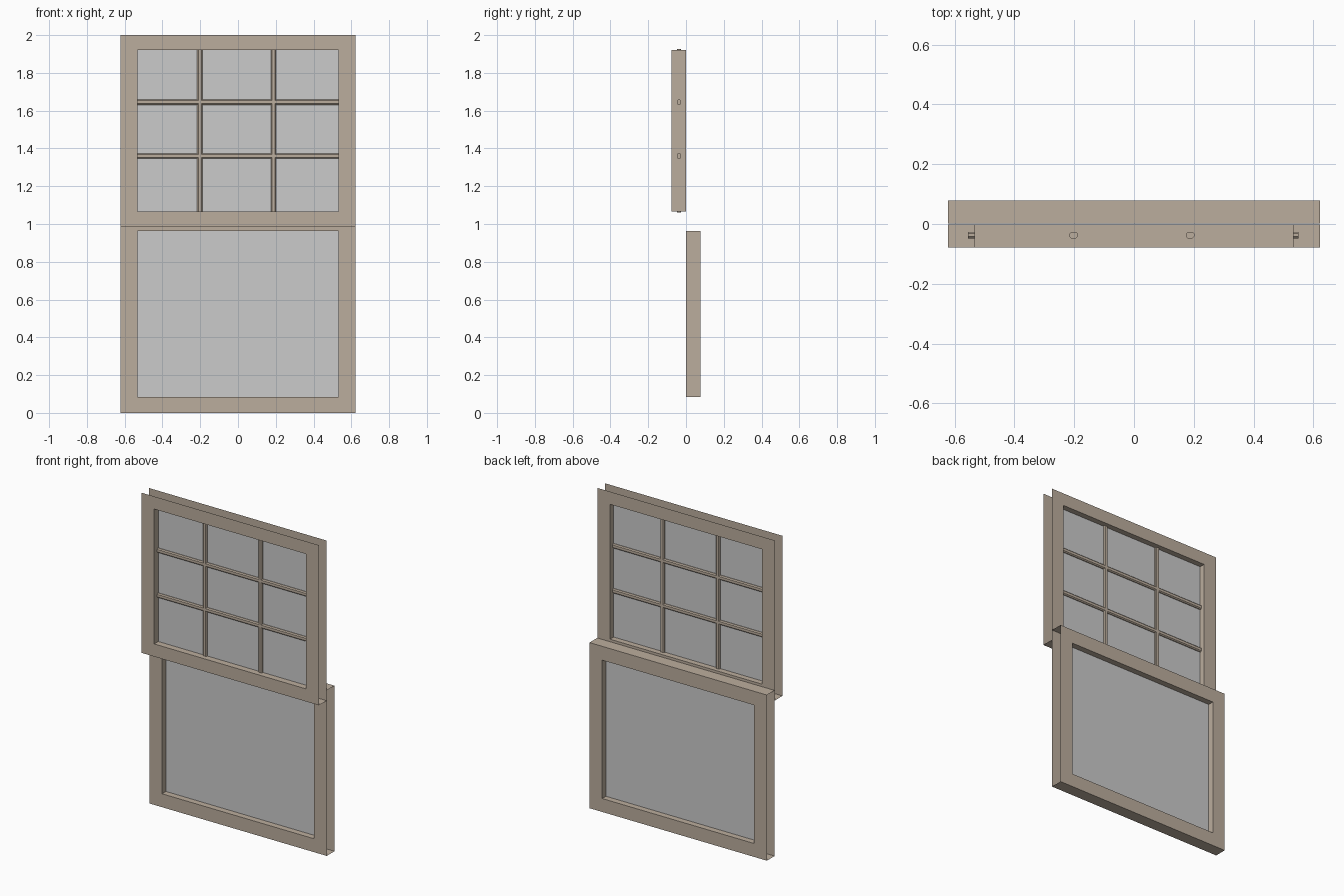
import bpy, bmesh
from mathutils import Vector

if "Cube" in bpy.data.objects:
    bpy.data.objects.remove(bpy.data.objects["Cube"])


def material(name, rgb):
    m = bpy.data.materials.new(name)
    m.diffuse_color = (*rgb, 1)
    m.use_nodes = True
    m.node_tree.nodes["Principled BSDF"].inputs["Base Color"].default_value = m.diffuse_color
    return m


WOOD = material("tan_paint", (0.50, 0.42, 0.34))
GLASS = material("grey_glass", (0.60, 0.60, 0.60))


def finish(bm, name, mat):
    me = bpy.data.meshes.new(name)
    bm.to_mesh(me)
    bm.free()
    me.materials.append(mat)
    ob = bpy.data.objects.new(name, me)
    bpy.context.collection.objects.link(ob)
    return ob


def rect(bm, hx, z0, z1, y):
    return [bm.verts.new((x, y, z)) for x, z in ((-hx, z0), (hx, z0), (hx, z1), (-hx, z1))]


def sash(name, outer, inner, y0, y1, closed):
    """Hollow frame: front and back plates, reveals, and only the closed outer edges."""
    bm = bmesh.new()
    rings = [rect(bm, *outer, y0), rect(bm, *inner, y0),
             rect(bm, *inner, y1), rect(bm, *outer, y1)]
    for r in range(4):
        a, b = rings[r], rings[(r + 1) % 4]
        for i in range(4):
            if r == 3 and i not in closed:
                continue
            j = (i + 1) % 4
            bm.faces.new((a[i], a[j], b[j], b[i]))
    return finish(bm, name, WOOD)


def pane(name, hx, z0, z1, y):
    bm = bmesh.new()
    bm.faces.new(rect(bm, hx, z0, z1, y))
    return finish(bm, name, GLASS)


def bar(name, start, end, across, y):
    """Glazing bar with chamfered edges, swept from start to end."""
    w, f, d, c = 0.014, 0.008, 0.011, 0.005
    prof = [(-f, -d), (f, -d), (w, -c), (w, c), (f, d), (-f, d), (-w, c), (-w, -c)]
    bm = bmesh.new()
    ends = [[bm.verts.new(Vector(p) + Vector(across) * s + Vector((0, y + t, 0)))
             for s, t in prof] for p in (start, end)]
    for e in ends:
        bm.faces.new(e)
    for i in range(8):
        j = (i + 1) % 8
        bm.faces.new((ends[0][i], ends[0][j], ends[1][j], ends[1][i]))
    bmesh.ops.recalc_face_normals(bm, faces=bm.faces)
    return finish(bm, name, WOOD)


# Sashes: (half width, bottom, top); side 0 is the bottom edge, 2 the top edge
sash("upper_sash", (0.622, 0.985, 2.0), (0.533, 1.065, 1.92), -0.078, -0.001, (0,))
sash("lower_sash", (0.622, 0.0, 1.05), (0.533, 0.085, 0.962), 0.001, 0.078, (0, 2))

# Glass
YB = -0.037
pane("upper_glass", 0.533, 1.065, 1.92, YB)
pane("lower_glass", 0.533, 0.085, 0.962, 0.04)

# Glazing bars, three by three panes
for n, x in enumerate((-0.202, 0.188)):
    bar(f"vertical_bar_{n + 1}", (x, 0, 1.06), (x, 0, 1.927), (1, 0, 0), YB)
for n, z in enumerate((1.36, 1.645)):
    bar(f"horizontal_bar_{n + 1}", (-0.555, 0, z), (0.55, 0, z), (0, 0, 1), YB)
